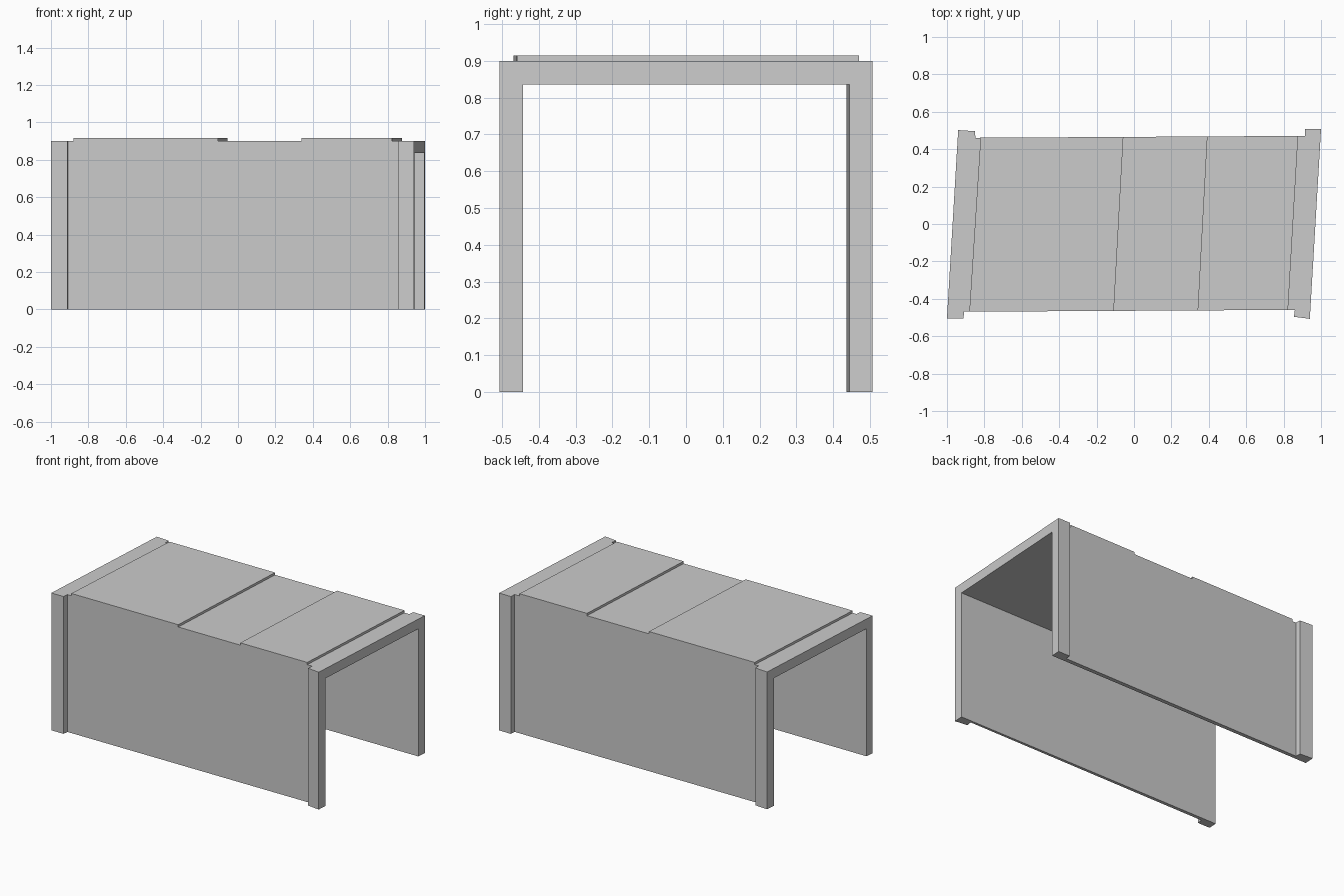
import bpy, bmesh
from mathutils import Vector

if "Cube" in bpy.data.objects:
    bpy.data.objects.remove(bpy.data.objects["Cube"])

WALL_TOP, PANEL_TOP, CEILING = 0.9, 0.915, 0.836


def prism(points, z0, z1):
    """Extrude a plan outline from z0 to z1."""
    bm = bmesh.new()
    face = bm.faces.new([bm.verts.new((x, y, z0)) for x, y in points])
    new = bmesh.ops.extrude_face_region(bm, geom=[face], use_keep_orig=True)["geom"]
    verts = [v for v in new if isinstance(v, bmesh.types.BMVert)]
    bmesh.ops.translate(bm, verts=verts, vec=(0, 0, z1 - z0))
    bmesh.ops.recalc_face_normals(bm, faces=bm.faces)
    return bm


def add_object(name, bm):
    mesh = bpy.data.meshes.new(name)
    bm.to_mesh(mesh)
    bm.free()
    obj = bpy.data.objects.new(name, mesh)
    bpy.context.collection.objects.link(obj)
    return obj


# Skewed plan outline with a pilaster at each corner
outline = [(-1, -0.505), (-0.912, -0.505), (-0.908, -0.469), (0.86, -0.459),
           (0.855, -0.496), (0.94, -0.507), (1, 0.507), (0.915, 0.507),
           (0.913, 0.471), (-0.848, 0.461), (-0.85, 0.496), (-0.94, 0.502)]
bm = prism(outline, 0, WALL_TOP)

# Raised roof panels: split the roof along skewed lines, then lift each strip
panels = [((-0.88, -0.82), (-0.108, -0.057)), ((0.34, 0.39), (0.823, 0.877))]
for panel in panels:
    for front_x, back_x in panel:
        run = Vector((back_x - front_x, 0.93, 0))
        bmesh.ops.bisect_plane(bm, geom=bm.verts[:] + bm.edges[:] + bm.faces[:],
                               plane_co=(front_x, -0.465, 0),
                               plane_no=(run.y, -run.x, 0), dist=1e-5)
for start, end in panels:
    mid = (sum(start) + sum(end)) / 4
    top = [f for f in bm.faces if f.normal.z > 0.9
           and abs(f.calc_center_median().x - mid) < 0.1]
    new = bmesh.ops.extrude_face_region(bm, geom=top)["geom"]
    verts = [v for v in new if isinstance(v, bmesh.types.BMVert)]
    bmesh.ops.translate(bm, verts=verts, vec=(0, 0, PANEL_TOP - WALL_TOP))
bmesh.ops.recalc_face_normals(bm, faces=bm.faces)
shell = add_object("tunnel_shell", bm)

# Open passage through both ends and the floor
passage = [(-1.2, -0.447), (1.2, -0.443), (1.2, 0.445), (-1.2, 0.435)]
cutter = add_object("passage_cutter", prism(passage, -0.2, CEILING))
cutter.hide_render = True
cutter.hide_set(True)
cut = shell.modifiers.new("passage", 'BOOLEAN')
cut.operation = 'DIFFERENCE'
cut.solver = 'EXACT'
cut.object = cutter
